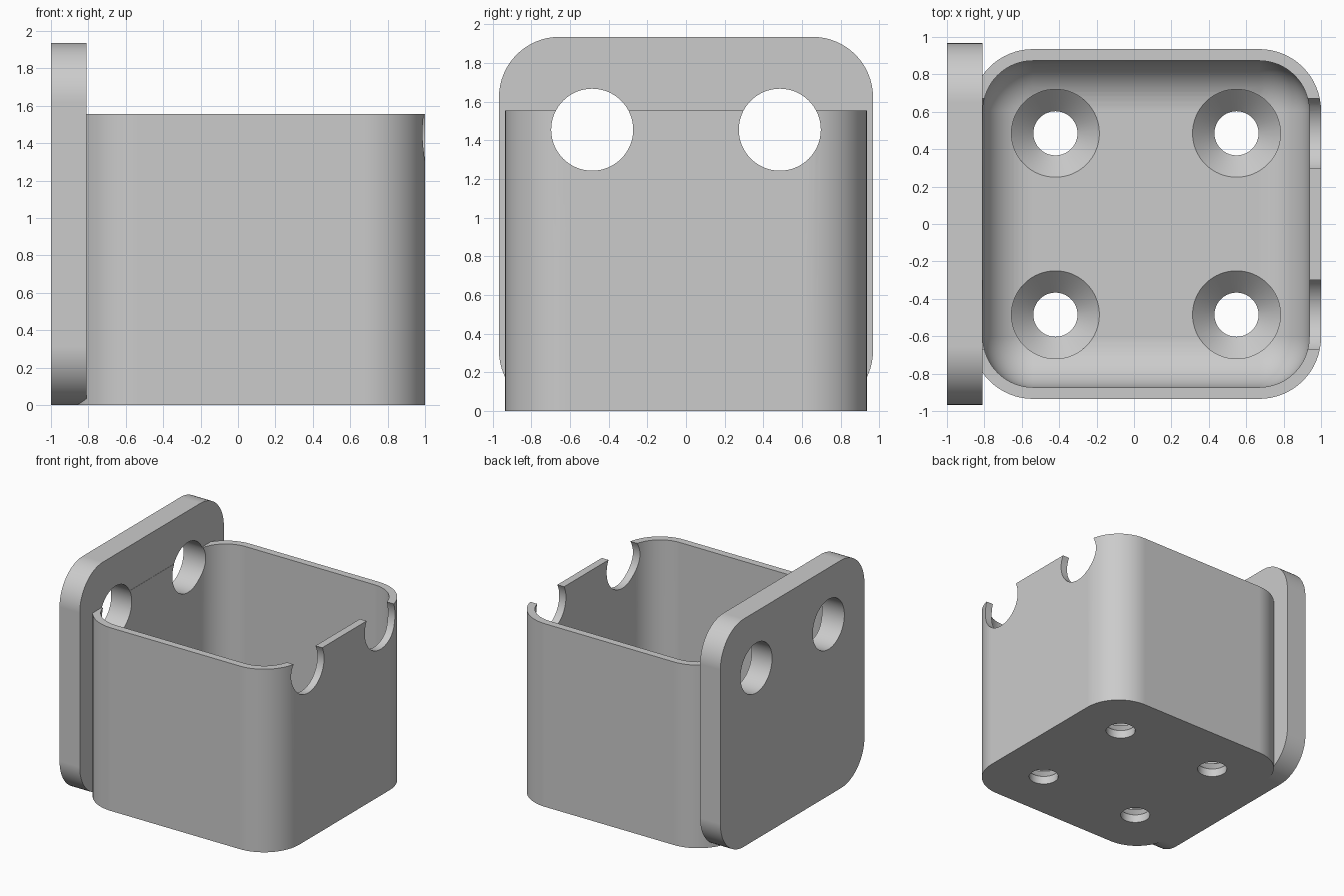
import bpy, bmesh, math
from mathutils import Matrix, Vector

cube = bpy.data.objects.get("Cube")
if cube:
    bpy.data.objects.remove(cube, do_unlink=True)

grey = bpy.data.materials.new("light_grey")
grey.use_nodes = True
grey.diffuse_color = (0.6, 0.6, 0.6, 1)
grey.node_tree.nodes["Principled BSDF"].inputs["Base Color"].default_value = (0.6, 0.6, 0.6, 1)


def make_object(name, bm):
    bmesh.ops.recalc_face_normals(bm, faces=bm.faces)
    mesh = bpy.data.meshes.new(name)
    bm.to_mesh(mesh)
    bm.free()
    mesh.materials.append(grey)
    obj = bpy.data.objects.new(name, mesh)
    bpy.context.collection.objects.link(obj)
    return obj


def rounded_box(name, low, high, radius, choose_edge, segments=16):
    """Box between two corners, rounding the edges picked by choose_edge."""
    low, high = Vector(low), Vector(high)
    bm = bmesh.new()
    bmesh.ops.create_cube(bm, size=1)
    for v in bm.verts:
        v.co = [(a + b) / 2 + c * (b - a) for a, b, c in zip(low, high, v.co)]
    edges = [e for e in bm.edges if choose_edge(e.verts[0].co, e.verts[1].co)]
    bmesh.ops.bevel(bm, geom=edges, offset=radius, segments=segments,
                    profile=0.5, affect='EDGES')
    return make_object(name, bm)


def lathe(name, profile, matrix, steps=64):
    """Solid of revolution about z from (radius, height) points."""
    bm = bmesh.new()
    pts = [(0, profile[0][1])] + profile + [(0, profile[-1][1])]
    verts = [bm.verts.new((r, 0, z)) for r, z in pts]
    edges = [bm.edges.new(pair) for pair in zip(verts, verts[1:])]
    bmesh.ops.spin(bm, geom=verts + edges, cent=(0, 0, 0), axis=(0, 0, 1),
                   angle=math.tau, steps=steps, use_duplicate=False)
    bmesh.ops.remove_doubles(bm, verts=bm.verts, dist=1e-5)
    bmesh.ops.transform(bm, matrix=matrix, verts=bm.verts)
    return make_object(name, bm)


def combine(target, tool, operation):
    """Apply a boolean and discard the tool."""
    mod = target.modifiers.new("boolean", 'BOOLEAN')
    mod.operation, mod.solver, mod.object = operation, 'EXACT', tool
    bpy.context.view_layer.objects.active = target
    bpy.ops.object.modifier_apply(modifier=mod.name)
    bpy.data.objects.remove(tool, do_unlink=True)


def vertical(a, b):
    return abs(a.z - b.z) > 0.1


def along_x(a, b):
    return abs(a.x - b.x) > 0.1


def vertical_or_bottom(a, b):
    return vertical(a, b) or max(a.z, b.z) < 1


FLOOR = 0.1875

# Cup body joined to the mounting plate
holder = rounded_box("wall_holder_cup", (-0.87, -0.935, 0), (1, 0.935, 1.555), 0.33, vertical)
plate = rounded_box("back_plate", (-1, -0.967, 0), (-0.81, 0.967, 1.935), 0.3125, along_x)
combine(holder, plate, 'UNION')

# Hollow with rounded corners and a filleted floor
hollow = rounded_box("hollow", (-0.808, -0.873, FLOOR), (0.937, 0.873, 2.3), 0.268,
                     vertical_or_bottom)
combine(holder, hollow, 'DIFFERENCE')

# Countersunk floor holes and screw access holes through plate and front wall
for y in (-0.485, 0.485):
    for x in (-0.42, 0.548):
        hole = lathe("floor_hole", [(0.118, -0.1), (0.118, 0.07), (0.235, FLOOR), (0.235, 0.5)],
                     Matrix.Translation((x, y, 0)))
        combine(holder, hole, 'DIFFERENCE')
    hole = lathe("screw_hole", [(0.212, -1.2), (0.212, 1.2)],
                 Matrix.Translation((0, y, 1.455)) @ Matrix.Rotation(math.pi / 2, 4, 'Y'))
    combine(holder, hole, 'DIFFERENCE')

# Smooth curves, crisp edges
bpy.ops.object.select_all(action='DESELECT')
holder.select_set(True)
bpy.context.view_layer.objects.active = holder
bpy.ops.object.shade_smooth_by_angle(angle=math.radians(30))
weighted = holder.modifiers.new("weighted_normals", 'WEIGHTED_NORMAL')
weighted.keep_sharp = True
